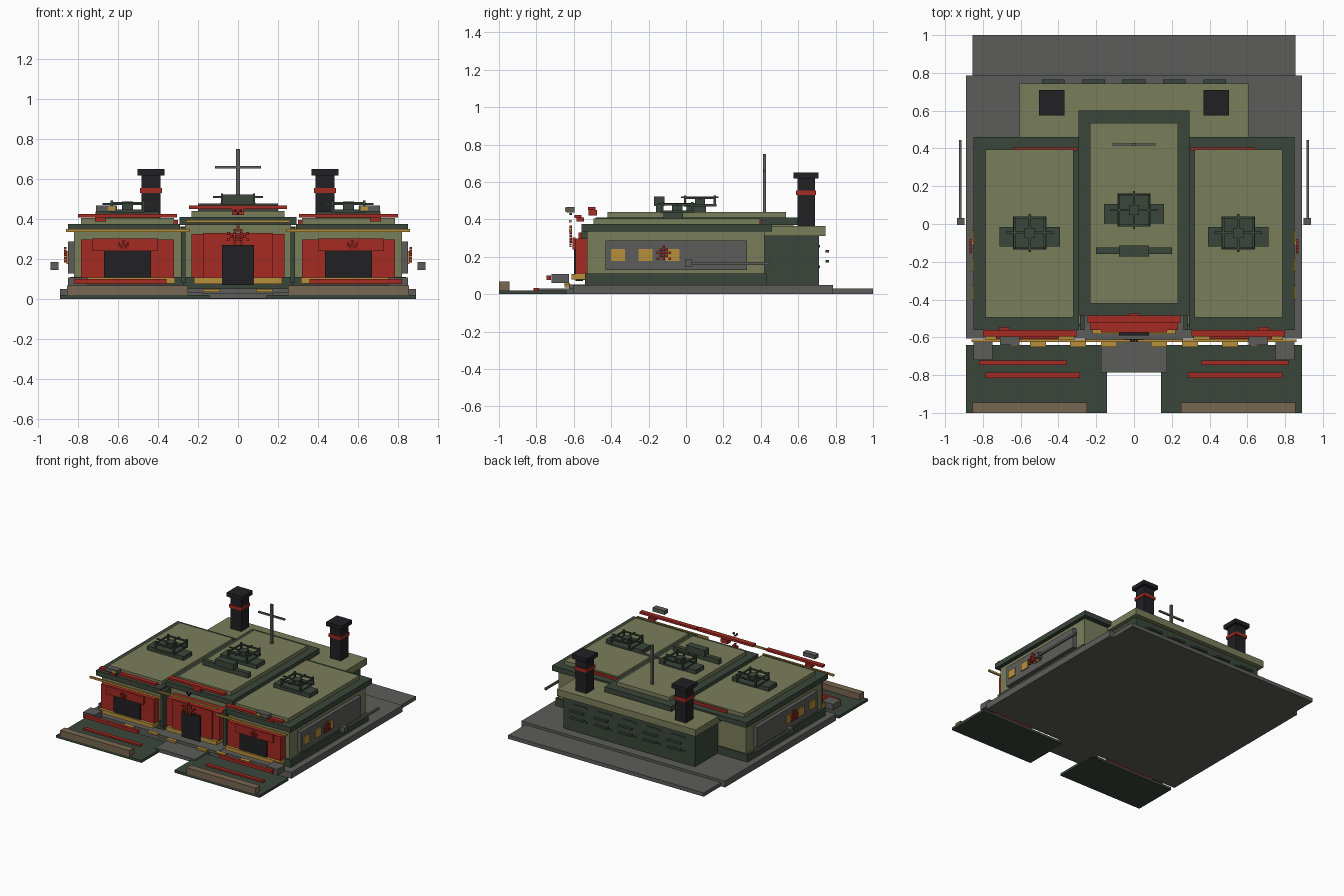
import bpy, bmesh

cube = bpy.data.objects.get("Cube")
if cube:
    bpy.data.objects.remove(cube, do_unlink=True)


def material(name, rgb):
    m = bpy.data.materials.new(name)
    m.use_nodes = True
    m.diffuse_color = (*rgb, 1)
    m.node_tree.nodes["Principled BSDF"].inputs["Base Color"].default_value = (*rgb, 1)
    return m


OLIVE = material("olive", (0.195, 0.21, 0.105))
GREEN = material("dark green", (0.042, 0.062, 0.043))
GREY = material("stone grey", (0.108, 0.11, 0.104))
RED = material("red", (0.37, 0.024, 0.016))
BLACK = material("charcoal", (0.015, 0.015, 0.017))
GOLD = material("gold", (0.48, 0.28, 0.045))
BROWN = material("brown", (0.19, 0.135, 0.083))


def boxes(name, mat, *bounds):
    """One object made of boxes given as (x0, x1, y0, y1, z0, z1)."""
    bm = bmesh.new()
    for b in bounds:
        vs = bmesh.ops.create_cube(bm, size=1)["verts"]
        for v in vs:
            for i in range(3):
                v.co[i] = b[2 * i] if v.co[i] < 0 else b[2 * i + 1]
    me = bpy.data.meshes.new(name)
    bm.to_mesh(me)
    bm.free()
    me.materials.append(mat)
    ob = bpy.data.objects.new(name, me)
    bpy.context.collection.objects.link(ob)
    return ob


def pair(name, mat, *bounds):
    """The same boxes on the left (+x) and on the right (-x)."""
    boxes("left_" + name, mat, *bounds)
    boxes("right_" + name, mat, *[(-b[1], -b[0], *b[2:]) for b in bounds])


def emblem(rows, cx, cz, s):
    """Small square tiles laid out by a text pattern, as (u0, u1, z0, z1)."""
    out = []
    for r, row in enumerate(rows):
        for c, ch in enumerate(row):
            if ch == "#":
                u = cx + (c - len(row) / 2) * s
                z = cz + (len(rows) / 2 - r) * s
                out.append((u + 0.001, u + s - 0.001, z - s + 0.001, z - 0.001))
    return out


# Ground
boxes("base_slab", GREY, (-0.89, 0.89, -0.605, 0.785, 0, 0.05))
boxes("rear_apron", GREY, (-0.855, 0.855, 0.785, 1.0, 0, 0.03))
boxes("front_path", GREY, (-0.175, 0.175, -0.785, -0.605, 0.002, 0.03))
boxes("entrance_step", GREY, (-0.26, 0.26, -0.625, -0.46, 0.03, 0.052))
pair("front_lawn", GREEN, (0.143, 0.89, -1.0, -0.64, 0, 0.02))
pair("front_bench", BROWN, (0.25, 0.855, -1.0, -0.945, 0.02, 0.068))
pair("low_red_kerb", RED, (0.287, 0.785, -0.815, -0.785, 0.02, 0.032))
pair("red_rail", RED, (0.357, 0.82, -0.747, -0.723, 0.075, 0.1))
pair("corner_block", GREY, (0.75, 0.85, -0.72, -0.625, 0.06, 0.107))
pair("gold_marker", GOLD, (0.09, 0.175, -0.65, -0.62, 0.035, 0.05),
     (0.255, 0.34, -0.65, -0.62, 0.05, 0.06), (0.465, 0.55, -0.65, -0.62, 0.05, 0.06))

# Side wings
pair("wing_plinth", GREEN, (0.27, 0.84, -0.54, 0.43, 0.05, 0.11))
pair("wing_walls", OLIVE, (0.275, 0.82, -0.53, 0.42, 0.11, 0.335))
pair("wing_cornice", GREEN, (0.29, 0.85, -0.56, 0.46, 0.335, 0.375))
pair("wing_roof", OLIVE, (0.32, 0.785, -0.495, 0.395, 0.375, 0.405))
pair("wing_rear_stripe", RED, (0.3, 0.64, 0.39, 0.405, 0.375, 0.395))
pair("wing_red_front", RED, (0.32, 0.785, -0.59, -0.53, 0.105, 0.297))
pair("wing_lintel", RED, (0.4, 0.73, -0.608, -0.59, 0.24, 0.302))
pair("wing_door", BLACK, (0.435, 0.67, -0.6, -0.58, 0.108, 0.242))
pair("wing_sill", GOLD, (0.315, 0.79, -0.612, -0.53, 0.078, 0.108))
pair("wing_gold_trim", GOLD, (0.24, 0.86, -0.625, -0.612, 0.335, 0.35))
pair("wing_red_beam", RED, (0.305, 0.80, -0.595, -0.56, 0.408, 0.424))
pair("wing_beam_bracket", RED, (0.66, 0.715, -0.585, -0.545, 0.388, 0.41))
pair("floodlight", GREY, (0.605, 0.71, -0.64, -0.595, 0.437, 0.467))
pair("floodlight_lens", GOLD, (0.615, 0.65, -0.647, -0.64, 0.442, 0.462))
BADGE = ["..#..", "#.#.#", "#####", ".#.#."]
pair("wing_badge", RED, *[(u0, u1, -0.622, -0.612, z0, z1)
                          for u0, u1, z0, z1 in emblem(BADGE, 0.572, 0.273, 0.011)])

# Side walls: panel, windows, badge and long barrel
pair("side_panel", GREY, (0.82, 0.85, -0.43, 0.325, 0.128, 0.288))
pair("side_windows", GOLD, *[(0.85, 0.858, y, y + 0.075, 0.176, 0.24)
                             for y in (-0.4, -0.255, -0.11)])
SIDE_BADGE = ["..#..", ".###.", "#####", ".###.", "#.#.#"]
pair("side_badge", RED, *[(0.858, 0.87, u0, u1, z0, z1)
                          for u0, u1, z0, z1 in emblem(SIDE_BADGE, -0.118, 0.222, 0.016)])
pair("side_barrel", GREY, (0.912, 0.926, 0.025, 0.445, 0.156, 0.172))
pair("barrel_end", GREY, (0.897, 0.937, -0.005, 0.032, 0.145, 0.185))

# Central hall
boxes("hall_plinth", GREEN, (-0.27, 0.27, -0.475, 0.58, 0.05, 0.11))
boxes("hall_walls", OLIVE, (-0.265, 0.265, -0.46, 0.575, 0.11, 0.37))
boxes("hall_cornice", GREEN, (-0.293, 0.293, -0.485, 0.6, 0.37, 0.41))
boxes("hall_roof", OLIVE, (-0.232, 0.232, -0.42, 0.535, 0.41, 0.44))
pair("hall_pier", GREEN, (0.262, 0.286, -0.56, -0.45, 0.08, 0.36))
boxes("hall_red_front", RED, (-0.232, 0.232, -0.56, -0.45, 0.108, 0.325))
boxes("hall_inner_panel", RED, (-0.175, 0.175, -0.575, -0.56, 0.108, 0.33))
boxes("hall_door", BLACK, (-0.08, 0.08, -0.59, -0.55, 0.07, 0.27))
boxes("hall_sill", GOLD, (-0.22, 0.22, -0.583, -0.46, 0.075, 0.108))
boxes("hall_gold_trim", GOLD, (-0.26, 0.26, -0.625, -0.612, 0.383, 0.396))
boxes("hall_red_beam", RED, (-0.245, 0.245, -0.525, -0.485, 0.45, 0.467))
boxes("hall_beam_bracket", RED, (-0.03, 0.03, -0.52, -0.475, 0.42, 0.45))
HALL_BADGE = ["...#...", "..###..", "#.#.#.#", ".#####.", "#.###.#", "..#.#.."]
boxes("hall_badge", RED, *[(u0, u1, -0.622, -0.61, z0, z1)
                           for u0, u1, z0, z1 in emblem(HALL_BADGE, 0, 0.32, 0.016)])
boxes("hall_crest", BLACK, *[(u0, u1, -0.622, -0.61, z0, z1)
                             for u0, u1, z0, z1 in emblem(["#.#", ".#."], 0, 0.435, 0.014)])

# Rear block with vents
boxes("rear_walls", GREEN, (-0.575, 0.575, 0.42, 0.71, 0.05, 0.31))
boxes("rear_roof", OLIVE, (-0.605, 0.605, 0.42, 0.745, 0.31, 0.363))
boxes("rear_vents", GREEN, *[(x - 0.06, x + 0.06, 0.745, 0.765, z, z + 0.014)
                             for x in (-0.427, -0.2135, 0, 0.2135, 0.427) for z in (0.168, 0.222)],
      *[(x - 0.06, x + 0.06, 0.705, 0.716, z, z + 0.014)
        for x in (-0.427, -0.2135, 0, 0.2135, 0.427) for z in (0.14, 0.25)])

# Chimneys
CX, CY = 0.435, 0.642


def square(h, z0, z1):
    return (CX - h, CX + h, CY - h, CY + h, z0, z1)


pair("chimney_shaft", BLACK, square(0.047, 0.36, 0.62))
pair("chimney_cap", BLACK, square(0.067, 0.618, 0.65))
pair("chimney_band", RED, square(0.054, 0.53, 0.555))


# Roof fans: plinth, housing and an open frame of bars
def roof_fan(name, cx, cy, z):
    def at(hx, hy, z0, z1, ox=0.0, oy=0.0):
        return (cx + ox - hx, cx + ox + hx, cy + oy - hy, cy + oy + hy, z + z0, z + z1)
    boxes(name + "_plinth", GREEN, at(0.16, 0.052, 0, 0.032, oy=-0.02))
    boxes(name + "_housing", GREEN, at(0.088, 0.088, 0.028, 0.042))
    boxes(name + "_frame", GREEN, at(0.027, 0.027, 0.042, 0.082),
          at(0.125, 0.006, 0.066, 0.074), at(0.006, 0.1, 0.074, 0.082),
          *[at(0.085, 0.006, 0.07, 0.08, oy=s * 0.08) for s in (-1, 1)],
          *[at(0.006, 0.085, 0.07, 0.08, ox=s * 0.08) for s in (-1, 1)],
          *[at(0.006, 0.006, 0.04, 0.088, s * 0.08, t * 0.08) for s in (-1, 1) for t in (-1, 1)])


roof_fan("hall_fan", 0, 0.074, 0.44)
roof_fan("left_fan", 0.552, -0.047, 0.405)
roof_fan("right_fan", -0.552, -0.047, 0.405)

# Roof duct and mast
boxes("roof_duct", GREEN, (-0.2, 0.2, -0.16, -0.125, 0.44, 0.478))
boxes("roof_duct_box", GREEN, (-0.08, 0.08, -0.172, -0.115, 0.472, 0.522))
boxes("mast", GREY, (-0.009, 0.009, 0.413, 0.429, 0.44, 0.75))
boxes("mast_crossbar", GREY, (-0.115, 0.115, 0.415, 0.427, 0.653, 0.666))
